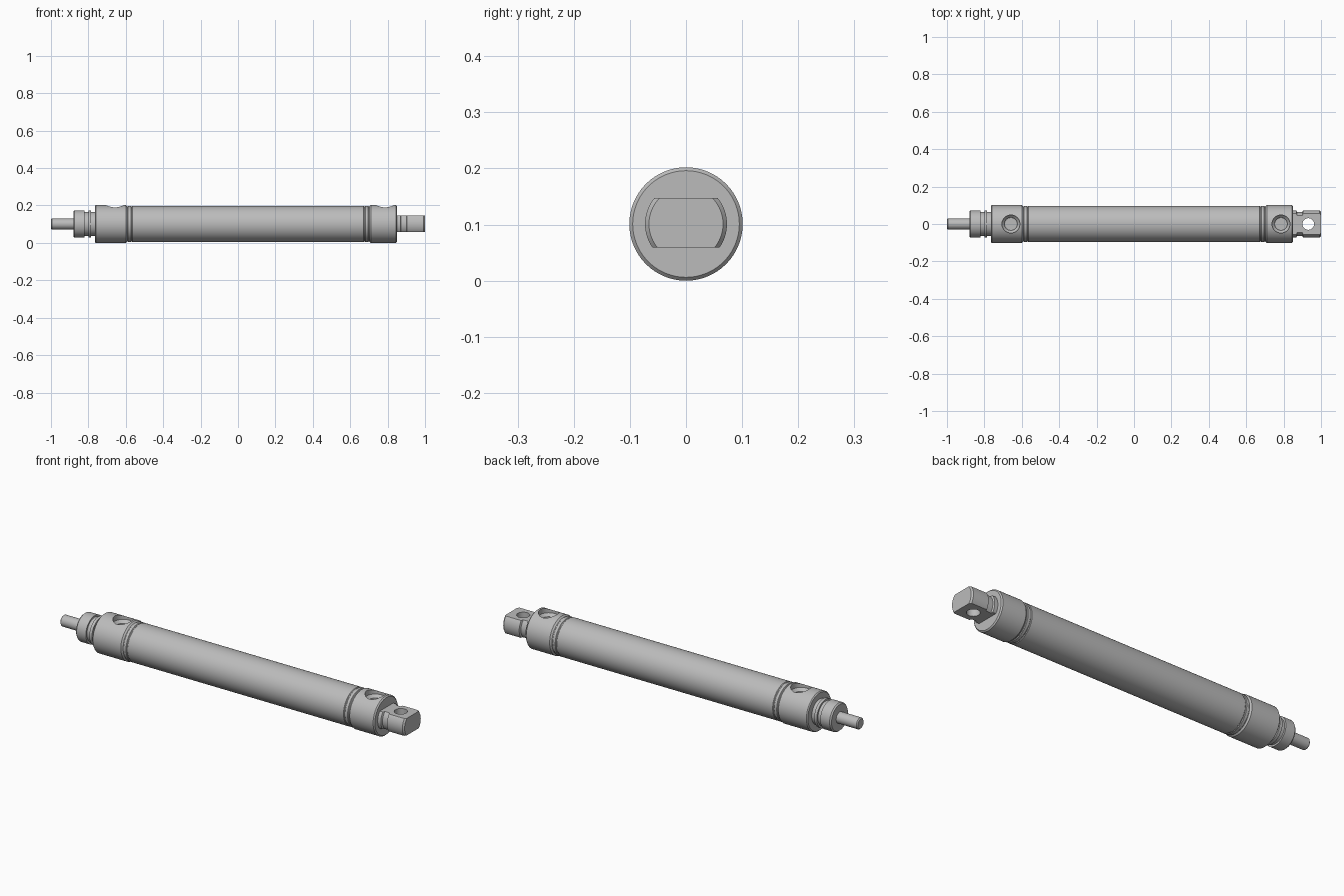
import bpy, bmesh, math
from mathutils import Matrix

cube = bpy.data.objects.get("Cube")
if cube:
    bpy.data.objects.remove(cube, do_unlink=True)

AXIS_Z = 0.101   # height of the cylinder axis
R = 0.101        # end cap radius
SIDES = 96

steel = bpy.data.materials.new("satin_steel")
steel.use_nodes = True
grey = (0.5, 0.5, 0.5, 1)
steel.diffuse_color = grey
steel.node_tree.nodes["Principled BSDF"].inputs["Base Color"].default_value = grey


def lathe(name, profile, matrix=None):
    """Revolve (position, radius) points about x, or about the matrix's x axis."""
    bm = bmesh.new()
    rings = []
    for x, r in profile:
        rings.append([bm.verts.new((x, r * math.cos(a), r * math.sin(a)))
                      for a in (math.tau * i / SIDES for i in range(SIDES))])
    for a, b in zip(rings, rings[1:]):
        for i in range(SIDES):
            j = (i + 1) % SIDES
            bm.faces.new((a[i], a[j], b[j], b[i]))
    bm.faces.new(rings[0])
    bm.faces.new(rings[-1])
    bmesh.ops.recalc_face_normals(bm, faces=bm.faces)
    bm.transform(matrix or Matrix.Translation((0, 0, AXIS_Z)))
    mesh = bpy.data.meshes.new(name)
    bm.to_mesh(mesh)
    bm.free()
    mesh.materials.append(steel)
    obj = bpy.data.objects.new(name, mesh)
    bpy.context.collection.objects.link(obj)
    return obj


def cut(obj, cutter, operation="DIFFERENCE"):
    """Apply a boolean and delete its cutter."""
    mod = obj.modifiers.new("cut", "BOOLEAN")
    mod.operation, mod.solver, mod.object = operation, "EXACT", cutter
    bpy.context.view_layer.objects.active = obj
    bpy.ops.object.modifier_apply(modifier=mod.name)
    bpy.data.objects.remove(cutter, do_unlink=True)


def vertical(x):
    """Placement that turns a lathe axis upward at the given x."""
    return Matrix.Translation((x, 0, AXIS_Z)) @ Matrix.Rotation(-math.pi / 2, 4, "Y")


# Piston rod with chamfered tip
rod = lathe("piston_rod", [(-1, 0.024), (-0.995, 0.029), (-0.86, 0.029)])

# Stepped mounting nose with thread relief
nose = lathe("mounting_nose", [
    (-0.88, 0.067), (-0.873, 0.073), (-0.82, 0.073), (-0.82, 0.064),
    (-0.80, 0.064), (-0.80, 0.073), (-0.785, 0.073), (-0.785, 0.065),
    (-0.75, 0.065)])

# End caps, each with a bevelled outer rim and a rolled groove
front_cap = lathe("front_cap", [
    (-0.765, 0.096), (-0.76, R), (-0.60, R), (-0.596, 0.097),
    (-0.592, 0.094), (-0.56, 0.094)])
rear_cap = lathe("rear_cap", [
    (0.67, 0.094), (0.702, 0.094), (0.706, 0.097), (0.71, R),
    (0.844, R), (0.85, 0.095)])

# Main tube and the crimped rings beside it
tube = lathe("barrel_tube", [
    (-0.567, 0.094), (-0.564, 0.097), (0.672, 0.097), (0.675, 0.094)])
rings = [lathe(name, [(x, 0.094), (x + 0.003, 0.097), (x + 0.017, 0.097), (x + 0.02, 0.094)])
         for name, x in (("front_crimp_ring", -0.59), ("rear_crimp_ring", 0.678))]

# Air ports: countersunk blind holes in the top of each cap
for cap, x in ((front_cap, -0.658), (rear_cap, 0.786)):
    cut(cap, lathe("port_cutter", [
        (0.03, 0.034), (0.06, 0.034), (0.074, 0.048), (0.15, 0.048)], vertical(x)))

# Rear mounting tang: turned profile, flattened above and below, then drilled
tang = lathe("mounting_tang", [
    (0.84, 0.072), (0.868, 0.072), (0.872, 0.064), (0.9, 0.064),
    (0.904, 0.073), (0.992, 0.073), (1, 0.066)])
bpy.ops.mesh.primitive_cube_add(size=1, location=(0.9, 0, AXIS_Z + 0.002))
slab = bpy.context.object
slab.scale = (0.4, 0.3, 0.088)
bpy.context.view_layer.update()
cut(tang, slab, "INTERSECT")
cut(tang, lathe("pin_cutter", [(-0.1, 0.031), (0.1, 0.031)], vertical(0.932)))

# Smooth turned surfaces, crisp machined edges
for obj in [rod, nose, front_cap, rear_cap, tube, tang] + rings:
    bpy.ops.object.select_all(action="DESELECT")
    obj.select_set(True)
    bpy.context.view_layer.objects.active = obj
    bpy.ops.object.shade_smooth_by_angle(angle=math.radians(25))
